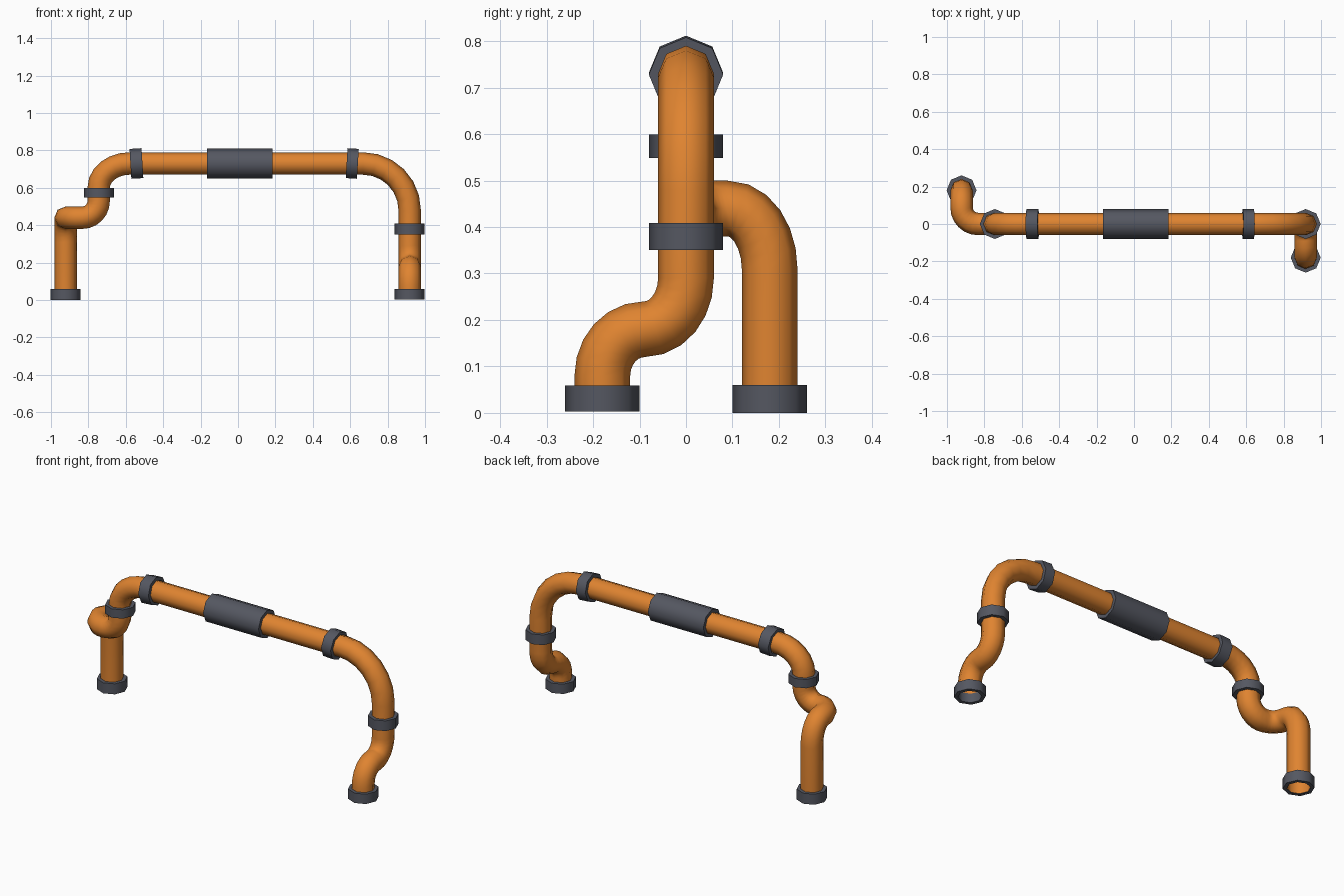
import bpy, bmesh, math
from mathutils import Vector, Matrix

if "Cube" in bpy.data.objects:
    bpy.data.objects.remove(bpy.data.objects["Cube"])

SIDES = 8
PIPE_R, RING_R = 0.06, 0.08


def material(name, rgb):
    m = bpy.data.materials.new(name)
    m.diffuse_color = (*rgb, 1)
    m.use_nodes = True
    m.node_tree.nodes["Principled BSDF"].inputs["Base Color"].default_value = m.diffuse_color
    return m


ORANGE = material("orange paint", (0.74, 0.23, 0.03))
GREY = material("dark grey metal", (0.09, 0.096, 0.12))


def loft(name, loops, mat):
    """Skin a list of closed loops and shade it smooth with sharp rims."""
    bm = bmesh.new()
    rings = [[bm.verts.new(p) for p in loop] for loop in loops]
    for a, b in zip(rings, rings[1:]):
        for i in range(SIDES):
            j = (i + 1) % SIDES
            bm.faces.new((a[i], a[j], b[j], b[i]))
    me = bpy.data.meshes.new(name)
    bm.to_mesh(me)
    bm.free()
    me.materials.append(mat)
    ob = bpy.data.objects.new(name, me)
    bpy.context.collection.objects.link(ob)
    bpy.ops.object.select_all(action='DESELECT')
    ob.select_set(True)
    bpy.context.view_layer.objects.active = ob
    bpy.ops.object.shade_smooth_by_angle(angle=math.radians(55))
    return ob


def circle(centre, u, v, r):
    return [centre + (u * math.cos(a) + v * math.sin(a)) * r
            for a in (2 * math.pi * i / SIDES for i in range(SIDES))]


def centreline(points, bends, steps=6):
    """Points and tangents of a path whose corners are rounded by (in, out) lengths."""
    pts = [Vector(p) for p in points]
    out = [(pts[0], (pts[1] - pts[0]).normalized())]
    for k, (l1, l2) in enumerate(bends, 1):
        c = pts[k]
        d1 = (c - pts[k - 1]).normalized()
        d2 = (pts[k + 1] - c).normalized()
        for s in range(steps + 1):
            t = s / steps * math.pi / 2
            p = c - d1 * l1 * (1 - math.sin(t)) + d2 * l2 * (1 - math.cos(t))
            if (p - out[-1][0]).length > 0.004:
                tan = d1 * l1 * math.cos(t) + d2 * l2 * math.sin(t)
                out.append((p, tan.normalized()))
    out.append((pts[-1], (pts[-1] - pts[-2]).normalized()))
    return out


def pipe(name, points, bends):
    path = centreline(points, bends)
    tan, u = path[0][1], Vector((1, 0, 0))
    loops = []
    for p, t in path:
        u = tan.rotation_difference(t) @ u
        tan = t
        loops.append(circle(p, u, t.cross(u), PIPE_R))
    return loft(name, loops, ORANGE)


def collar(name, centre, axis, length, hollow=False):
    c, t = Vector(centre), Vector(axis).normalized()
    u = Vector((0, 1, 0))
    v = t.cross(u)
    a, b = c - t * length / 2, c + t * length / 2
    profile = [(a, PIPE_R), (a, RING_R), (b, RING_R), (b, PIPE_R)]
    if hollow:
        profile.append((a, PIPE_R))
    return loft(name, [circle(p, u, v, r) for p, r in profile], GREY)


# One continuous bent pipe, from the right foot over the top to the left foot
pipe("bent_pipe",
     [(0.918, -0.18, 0.055), (0.918, -0.18, 0.18), (0.918, 0, 0.18),
      (0.918, 0, 0.73), (-0.745, 0, 0.73), (-0.745, 0, 0.44),
      (-0.922, 0, 0.44), (-0.922, 0.18, 0.44), (-0.922, 0.18, 0.002)],
     [(0.10, 0.09), (0.09, 0.11), (0.25, 0.25), (0.165, 0.13),
      (0.09, 0.088), (0.088, 0.088), (0.09, 0.13)])

# Central grip sleeve
collar("centre_sleeve", (0.01, 0, 0.73), (1, 0, 0), 0.35)

# Feet
collar("right_foot_collar", (0.918, -0.18, 0.031), (0, 0, 1), 0.056, True)
collar("left_foot_collar", (-0.922, 0.18, 0.03), (0, 0, 1), 0.06)

# Joint collars on the uprights
collar("right_upright_collar", (0.918, 0, 0.38), (0, 0, 1), 0.058)
collar("left_upright_collar", (-0.744, 0, 0.574), (0, 0, 1), 0.05)

# Joint collars on the top bar, tilted slightly towards the bends
collar("right_bar_collar", (0.611, 0, 0.73), (1, 0, -0.06), 0.06)
collar("left_bar_collar", (-0.543, 0, 0.73), (1, 0, 0.06), 0.064)
